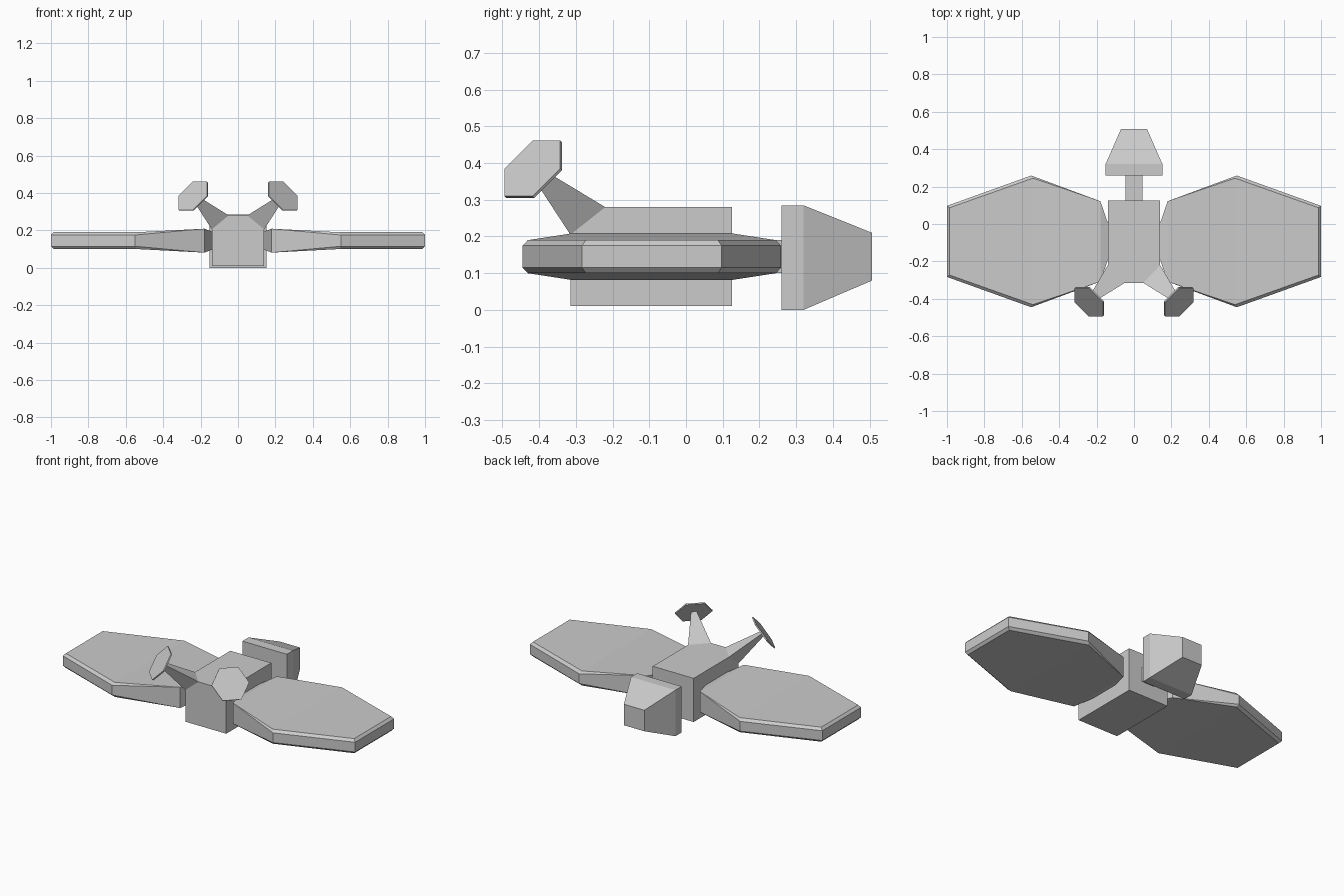
import bpy, bmesh
from mathutils import Vector, Matrix

if "Cube" in bpy.data.objects:
    bpy.data.objects.remove(bpy.data.objects["Cube"])


def finish(name, bm):
    bmesh.ops.remove_doubles(bm, verts=bm.verts, dist=0.0005)
    bmesh.ops.recalc_face_normals(bm, faces=bm.faces)
    mesh = bpy.data.meshes.new(name)
    bm.to_mesh(mesh)
    bm.free()
    obj = bpy.data.objects.new(name, mesh)
    bpy.context.collection.objects.link(obj)
    return obj


def loft(name, rings):
    """Skin a list of equal-sized rings and cap both ends."""
    bm = bmesh.new()
    vs = [[bm.verts.new(p) for p in ring] for ring in rings]
    n = len(vs[0])
    for a, b in zip(vs, vs[1:]):
        for i in range(n):
            j = (i + 1) % n
            bm.faces.new((a[i], a[j], b[j], b[i]))
    bm.faces.new(vs[0])
    bm.faces.new(vs[-1])
    return finish(name, bm)


def y_rect(y, hx, z0, z1):
    return [(-hx, y, z0), (hx, y, z0), (hx, y, z1), (-hx, y, z1)]


# Main body: box with the two upper front corners cut off for the arms
bm = bmesh.new()
for y, hx, z0, z1 in ((-0.315, 0.14, 0.01, 0.28), (0.125, 0.14, 0.01, 0.28)):
    for p in y_rect(y, hx, z0, z1):
        if y < 0 and z1 == p[2]:
            s = 1 if p[0] > 0 else -1
            for q in ((0.05, y, z1), (0.14, -0.22, z1), (0.14, y, 0.205)):
                bm.verts.new((s * q[0], q[1], q[2]))
        else:
            bm.verts.new(p)
hull = bmesh.ops.convex_hull(bm, input=bm.verts)
bmesh.ops.dissolve_limit(bm, angle_limit=0.01, verts=bm.verts, edges=bm.edges)
finish("body", bm)

# Rear connector and flared thruster
loft("connector", [y_rect(0.12, 0.045, 0.1, 0.19), y_rect(0.27, 0.045, 0.1, 0.19)])
loft("thruster", [y_rect(0.26, 0.152, 0.0, 0.285), y_rect(0.32, 0.152, 0.0, 0.285),
                  y_rect(0.507, 0.07, 0.08, 0.21)])

# Panel sections: middle band (x, half y, half z), then flat plate (x, half y, half z)
SECTIONS = [
    ((0.13, 0.07, 0.045), (0.13, 0.07, 0.045)),
    ((0.18, 0.215, 0.064), (0.18, 0.215, 0.064)),
    ((0.55, 0.352, 0.030), (0.54, 0.338, 0.045)),
    ((1.0, 0.190, 0.030), (0.986, 0.180, 0.045)),
]
CY, CZ = -0.093, 0.145

for s, side in ((1, "right"), (-1, "left")):
    # Hexagonal panel with bevelled outer edges
    rings = []
    for (xm, ym, zm), (xt, yt, zt) in SECTIONS:
        pts = [(xt, -yt, -zt), (xt, yt, -zt), (xm, ym, -zm), (xm, ym, zm),
               (xt, yt, zt), (xt, -yt, zt), (xm, -ym, zm), (xm, -ym, -zm)]
        rings.append([(s * x, CY + y, CZ + z) for x, y, z in pts])
    # Outer end: close with the middle band only
    xm, ym, zm = SECTIONS[-1][0]
    rings.append([(s * xm, CY + a * ym, CZ + b * zm) for a, b in
                  ((-1, -1), (1, -1), (1, -1), (1, 1), (1, 1), (-1, 1), (-1, 1), (-1, -1))])
    bm_obj = loft(side + "_panel", rings)

    # Tapered arm growing from the cut corner
    base = [Vector(p) for p in ((0.05, -0.315, 0.28), (0.14, -0.22, 0.28), (0.14, -0.315, 0.205))]
    mid = sum(base, Vector()) / 3
    centre = Vector((0.239, -0.416, 0.383))
    tip = [centre + (p - mid) * 0.24 for p in base]
    loft(side + "_arm", [[(s * p.x, p.y, p.z) for p in ring] for ring in (base, tip)])

    # Thin six-sided dish facing outward, forward and up
    n = Vector((1, -1, 1)).normalized()
    u = Vector((2, 1, -1)).normalized()
    rot = Matrix((u, n.cross(u), n)).transposed().to_4x4()
    bm = bmesh.new()
    bmesh.ops.create_cone(bm, cap_ends=True, segments=6, radius1=0.107, radius2=0.107, depth=0.008,
                          matrix=Matrix.Diagonal((s, 1, 1, 1)) @ Matrix.Translation(centre) @ rot)
    finish(side + "_dish", bm)
